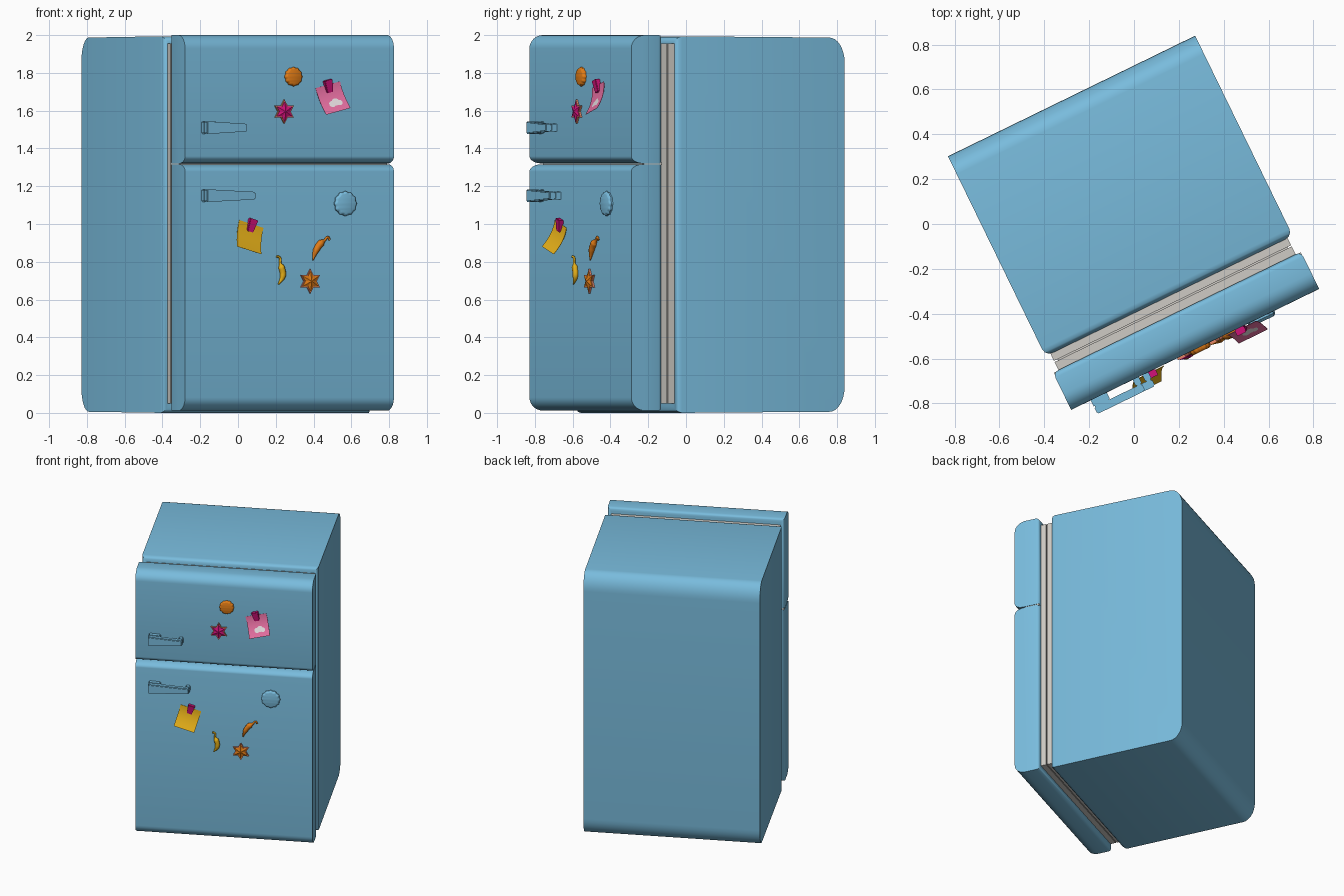
import bpy, bmesh, math
from mathutils import Matrix, Vector

if "Cube" in bpy.data.objects:
    bpy.data.objects.remove(bpy.data.objects["Cube"])

TURN = Matrix.Rotation(math.radians(26), 4, 'Z')   # whole fridge is turned
FACE = -0.622                                      # door front plane (local y)


def mat(name, r, g, b):
    m = bpy.data.materials.new(name)
    m.diffuse_color = (r, g, b, 1)
    m.use_nodes = True
    m.node_tree.nodes["Principled BSDF"].inputs["Base Color"].default_value = m.diffuse_color
    return m


BLUE = mat("enamel blue", 0.19, 0.50, 0.72)
GREY = mat("seal grey", 0.62, 0.60, 0.56)
ORANGE = mat("orange", 0.75, 0.20, 0.008)
YELLOW = mat("yellow", 0.80, 0.44, 0.01)
MAGENTA = mat("magenta", 0.66, 0.006, 0.20)
PINK = mat("pink", 0.84, 0.17, 0.38)
SALMON = mat("salmon", 0.78, 0.24, 0.14)
WHITE = mat("off white", 0.80, 0.74, 0.76)


def finish(ob, material, angle=35):
    ob.data.materials.clear()
    ob.data.materials.append(material)
    ob.matrix_world = TURN @ ob.matrix_world
    bpy.ops.object.select_all(action='DESELECT')
    ob.select_set(True)
    bpy.context.view_layer.objects.active = ob
    bpy.ops.object.shade_smooth_by_angle(angle=math.radians(angle))
    return ob


def from_bm(name, bm, material, angle=35):
    bmesh.ops.recalc_face_normals(bm, faces=bm.faces)
    me = bpy.data.meshes.new(name)
    bm.to_mesh(me)
    bm.free()
    ob = bpy.data.objects.new(name, me)
    bpy.context.collection.objects.link(ob)
    return finish(ob, material, angle)


def rounded(corners, n=8):
    """Corners (y, z, ry, rz, sy, sz); s = direction pointing into the shape."""
    pts = []
    for i, (y, z, ry, rz, sy, sz) in enumerate(corners):
        if ry == 0:
            pts.append((y, z))
            continue
        arc = [(y + sy * ry * (1 - math.cos(a)), z + sz * rz * (1 - math.sin(a)))
               for a in (math.pi / 2 * k / n for k in range(n + 1))]
        # arc runs from the vertical side to the horizontal side
        py = corners[i - 1][0]
        pts += arc if abs(py - y) < 0.05 else arc[::-1]
    return pts


def prism(name, profile, half, material, bevel_dir, offset, skip_z=None):
    """Side profile extruded across the width, with one face softly bevelled."""
    bm = bmesh.new()
    f = bm.faces.new([bm.verts.new((-half, y, z)) for y, z in profile])
    new = bmesh.ops.extrude_face_region(bm, geom=[f])['geom']
    bmesh.ops.translate(bm, vec=(2 * half, 0, 0),
                        verts=[v for v in new if isinstance(v, bmesh.types.BMVert)])
    bmesh.ops.recalc_face_normals(bm, faces=bm.faces)
    bm.normal_update()
    face = max(bm.faces, key=lambda q: (round(q.normal.y * bevel_dir, 3), q.calc_area()))
    edges = [e for e in face.edges if skip_z is None or
             abs((e.verts[0].co.z + e.verts[1].co.z) / 2 - skip_z) > 0.02]
    bmesh.ops.bevel(bm, geom=edges, offset=offset, segments=3, profile=0.5, affect='EDGES')
    return from_bm(name, bm, material)


def box(name, x0, x1, y0, y1, z0, z1, material):
    bm = bmesh.new()
    bmesh.ops.create_cube(bm, size=1)
    for v in bm.verts:
        v.co = ((x0, x1)[v.co.x > 0], (y0, y1)[v.co.y > 0], (z0, z1)[v.co.z > 0])
    return from_bm(name, bm, material)


# cabinet and the two doors
prism("cabinet", rounded([(-0.357, 0.0, 0, 0, 1, 1), (0.635, 0.006, 0.09, 0.13, -1, 1),
                          (0.635, 1.987, 0.09, 0.13, -1, -1), (-0.357, 1.994, 0, 0, 1, -1)]),
      0.613, BLUE, -1, 0.035)
prism("main_door", rounded([(-0.437, 0.012, 0, 0, -1, 1), (FACE, 0.012, 0.08, 0.07, 1, 1),
                            (FACE, 1.316, 0.07, 0.038, 1, -1), (-0.437, 1.316, 0, 0, -1, -1)]),
      0.615, BLUE, 1, 0.025, 1.316)
prism("freezer_door", rounded([(-0.437, 1.321, 0, 0, -1, 1), (FACE, 1.321, 0.07, 0.038, 1, 1),
                               (FACE, 2.0, 0.08, 0.07, 1, -1), (-0.437, 2.0, 0, 0, -1, -1)]),
      0.615, BLUE, 1, 0.025, 1.321)

# seals between doors and cabinet, and in the gap between doors
box("cabinet_seal", -0.588, 0.588, -0.392, -0.35, 0.05, 1.955, GREY)
box("seal_core", -0.57, 0.57, -0.40, -0.38, 0.06, 1.945, GREY)
box("door_seal", -0.588, 0.588, -0.445, -0.398, 0.05, 1.955, GREY)
box("gap_seal", -0.612, 0.612, -0.545, -0.44, 1.312, 1.325, GREY)


# handles: tapered bar on two feet
def handle(name, x1, z):
    x0 = -0.518
    bm = bmesh.new()
    for a, b, y0, y1, ha, hb in ((x0, x1, -0.690, -0.655, 0.034, 0.020),
                                 (x0, x0 + 0.08, -0.657, FACE + 0.01, 0.034, 0.031),
                                 (x1 - 0.03, x1, -0.657, FACE + 0.01, 0.021, 0.020)):
        for v in bmesh.ops.create_cube(bm, size=1)['verts']:
            right = v.co.x > 0
            v.co = (b if right else a, y1 if v.co.y > 0 else y0,
                    z + math.copysign(hb if right else ha, v.co.z))
    bmesh.ops.bevel(bm, geom=bm.edges[:], offset=0.005, segments=2, affect='EDGES')
    from_bm(name, bm, BLUE)


handle("freezer_handle", -0.28, 1.51)
handle("main_handle", -0.232, 1.15)


def rings(name, x, z, layers, count, radius, material, tip=None, angle=35):
    """Stacked outlines rising out of the door; radius(k) shapes the outline."""
    bm = bmesh.new()
    loops = []
    for scale, out in layers:
        loops.append([bm.verts.new((x + scale * radius(k) * math.sin(2 * math.pi * k / count),
                                    FACE - out,
                                    z + scale * radius(k) * math.cos(2 * math.pi * k / count)))
                      for k in range(count)])
    for a, b in zip(loops, loops[1:]):
        for k in range(count):
            j = (k + 1) % count
            bm.faces.new((a[k], a[j], b[j], b[k]))
    bm.faces.new(loops[0])
    if tip is None:
        bm.faces.new(loops[-1])
    else:
        t = bm.verts.new((x, FACE - tip, z))
        for k in range(count):
            bm.faces.new((loops[-1][k], loops[-1][(k + 1) % count], t))
    from_bm(name, bm, material, angle)


# bottle cap magnets
for name, x, z, r, m in (("orange_cap", 0.021, 1.78, 0.051, ORANGE),
                         ("blue_cap", 0.327, 1.108, 0.066, BLUE)):
    rings(name, x, z, [(1, 0), (1, 0.008), (0.88, 0.018), (0.8, 0.02)], 72,
          lambda k, r=r: r * (0.965 + 0.035 * math.cos(2 * math.pi * k / 6)), m)

# six-pointed star magnets: salmon rim with a raised coloured star
for name, x, z, m in (("pink_star", -0.034, 1.595, MAGENTA), ("orange_star", 0.119, 0.697, ORANGE)):
    shape = lambda k: 0.064 if k % 2 == 0 else 0.037
    rings(name + "_rim", x, z, [(1, 0), (1, 0.010)], 12, shape, SALMON, angle=10)
    rings(name, x, z, [(0.84, 0.005), (0.84, 0.013)], 12, shape, m, 0.024, 10)


# curled paper notes held by clips
def on_note(cx, cz, tilt, a, d, lift=0.0):
    """a across, d down from the top middle; paper curls outwards."""
    c, s = math.cos(tilt), math.sin(tilt)
    return Vector((cx + a * c + d * s, FACE - 0.004 - lift - 0.056 * (d / 0.145) ** 2,
                   cz + a * s - d * c))


def note(name, cx, cz, degrees, material):
    t = math.radians(degrees)
    bm = bmesh.new()
    rows = [[[bm.verts.new(on_note(cx, cz, t, a, 0.145 * i / 8, lift)) for a in (-0.074, 0.074)]
             for i in range(9)] for lift in (0, 0.002)]
    back, front = rows
    for i in range(8):
        for r in rows:
            bm.faces.new((r[i][0], r[i][1], r[i + 1][1], r[i + 1][0]))
        for s in (0, 1):
            bm.faces.new((back[i][s], back[i + 1][s], front[i + 1][s], front[i][s]))
    for i in (0, 8):
        bm.faces.new((back[i][0], back[i][1], front[i][1], front[i][0]))
    from_bm(name, bm, material)
    # clip: small wedge over the top edge
    bm = bmesh.new()
    for v in bmesh.ops.create_cube(bm, size=1)['verts']:
        top = v.co.z > 0
        w = 0.024 if top else 0.018
        p = on_note(cx, cz, t, math.copysign(w, v.co.x), 0)
        d = -0.026 if top else 0.042
        v.co = (p.x + d * math.sin(t), FACE - (0 if v.co.y > 0 else (0.03 if top else 0.018)),
                p.z - d * math.cos(t))
    bmesh.ops.bevel(bm, geom=bm.edges[:], offset=0.003, segments=2, affect='EDGES')
    from_bm(name + "_clip", bm, MAGENTA)


note("pink_note", 0.223, 1.737, 14, PINK)
note("yellow_note", -0.227, 1.0, -16, YELLOW)

# white cloud printed on the pink note: overlapping discs
bm = bmesh.new()
for i, (a, d, r) in enumerate(((-0.012, 0.102, 0.016), (0.010, 0.096, 0.019), (0.030, 0.104, 0.014))):
    ring = [bm.verts.new(on_note(0.223, 1.737, math.radians(14), a + 1.15 * r * math.cos(q),
                                 d + r * math.sin(q), 0.0035 + 0.0003 * i))
            for q in (2 * math.pi * k / 20 for k in range(20))]
    bm.faces.new(ring)
from_bm("note_cloud", bm, WHITE)


# chili pepper magnets: tapered tubes along a bent path (front-view x, z, radius)
def chili(name, points, material):
    cu = bpy.data.curves.new(name, 'CURVE')
    cu.dimensions = '3D'
    cu.bevel_depth = 1.0
    cu.bevel_resolution = 3
    cu.resolution_u = 6
    cu.use_fill_caps = True
    sp = cu.splines.new('BEZIER')
    sp.bezier_points.add(len(points) - 1)
    for bp, (x, z, r) in zip(sp.bezier_points, points):
        bp.co = ((x - 0.277) / 0.8988, FACE - 0.008, z)
        bp.radius = r
        bp.handle_left_type = bp.handle_right_type = 'AUTO'
    ob = bpy.data.objects.new(name, cu)
    bpy.context.collection.objects.link(ob)
    bpy.ops.object.select_all(action='DESELECT')
    ob.select_set(True)
    bpy.context.view_layer.objects.active = ob
    bpy.ops.object.convert(target='MESH')
    finish(bpy.context.view_layer.objects.active, material, 50)


chili("yellow_chili", [(0.206, 0.828, 0.006), (0.222, 0.822, 0.006), (0.224, 0.79, 0.007),
                       (0.231, 0.772, 0.017), (0.238, 0.725, 0.016), (0.215, 0.680, 0.003)], YELLOW)
chili("orange_chili", [(0.486, 0.915, 0.006), (0.478, 0.930, 0.006), (0.458, 0.912, 0.007),
                       (0.442, 0.900, 0.019), (0.415, 0.862, 0.017), (0.397, 0.808, 0.003)], ORANGE)
